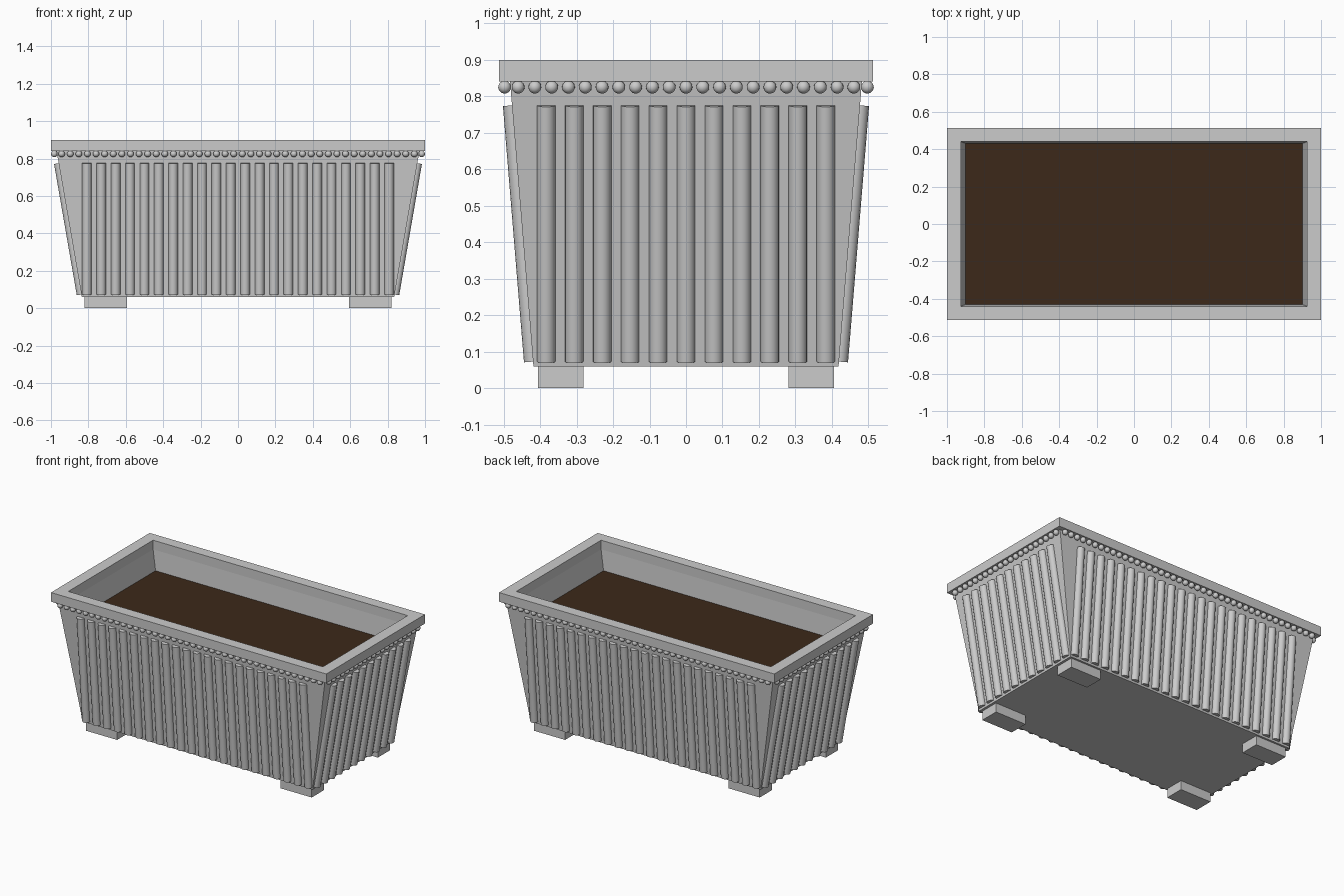
import bpy, bmesh, math
from mathutils import Vector, Matrix

if "Cube" in bpy.data.objects:
    bpy.data.objects.remove(bpy.data.objects["Cube"])

Z0, Z1 = 0.06, 0.84                  # body bottom and top
BOT, TOP = (0.835, 0.418), (0.97, 0.482)


def wall(axis, z):
    """Outer half-size of the tapered body at height z."""
    return BOT[axis] + (TOP[axis] - BOT[axis]) * (z - Z0) / (Z1 - Z0)


def finish(name, bm, smooth=False):
    bmesh.ops.recalc_face_normals(bm, faces=bm.faces)
    me = bpy.data.meshes.new(name)
    bm.to_mesh(me)
    bm.free()
    ob = bpy.data.objects.new(name, me)
    bpy.context.collection.objects.link(ob)
    if smooth:
        bpy.context.view_layer.objects.active = ob
        ob.select_set(True)
        bpy.ops.object.shade_smooth_by_angle(angle=math.radians(40))
        ob.select_set(False)
    return ob


def loft(name, rings, closed=False):
    """Skin rectangular rings (half x, half y, z); cap the ends unless closed."""
    bm = bmesh.new()
    loops = [[bm.verts.new((sx * x, sy * y, z))
              for sx, sy in ((-1, -1), (1, -1), (1, 1), (-1, 1))] for x, y, z in rings]
    pairs = list(zip(loops, loops[1:]))
    if closed:
        pairs.append((loops[-1], loops[0]))
    else:
        bm.faces.new(loops[0])
        bm.faces.new(loops[-1])
    for a, b in pairs:
        for i in range(4):
            j = (i + 1) % 4
            bm.faces.new((a[i], a[j], b[j], b[i]))
    return finish(name, bm)


def spread(n, half):
    return [-half + 2 * half * i / (n - 1) for i in range(n)]


# Tapered hollow body, rim frame and soil
loft("planter_body", [(*BOT, Z0), (*TOP, Z1), (0.925, 0.44, Z1), (0.9, 0.43, 0.71),
                      (0.79, 0.375, 0.11)])
loft("rim", [(1, 0.512, Z1), (1, 0.512, 0.9), (0.925, 0.44, 0.9), (0.925, 0.44, Z1)], closed=True)
soil = loft("soil", [(0.898, 0.429, 0.69), (0.902, 0.431, 0.71)])
mat = bpy.data.materials.new("soil_brown")
mat.diffuse_color = (0.045, 0.022, 0.01, 1)
mat.use_nodes = True
mat.node_tree.nodes["Principled BSDF"].inputs["Base Color"].default_value = mat.diffuse_color
soil.data.materials.append(mat)

# Four block feet
bm = bmesh.new()
for sx in (-1, 1):
    for sy in (-1, 1):
        bmesh.ops.create_cube(bm, size=1, matrix=Matrix.Translation((sx * 0.707, sy * 0.343, 0.03))
                              @ Matrix.Diagonal((0.225, 0.125, 0.06, 1)))
finish("feet", bm)

# Half-sunk round ribs leaning with each wall
ribs, beads = bmesh.new(), bmesh.new()
ZA, ZB = 0.073, 0.775


def on_side(axis, side, along, out, z):
    return Vector((side * out, along, z) if axis == 0 else (along, side * out, z))


for axis, n_rib, rib_half, n_bead, bead_half, bead_out in (
        (1, 22, 0.808, 42, 0.943, 0.497), (0, 11, 0.383, 21, 0.46, 0.982)):
    for side in (-1, 1):
        for t in spread(n_rib, rib_half):
            a = on_side(axis, side, t, wall(axis, ZA), ZA)
            b = on_side(axis, side, t, wall(axis, ZB), ZB)
            rot = (b - a).to_track_quat('Z', 'Y').to_matrix().to_4x4()
            bmesh.ops.create_cone(ribs, cap_ends=True, segments=16, radius1=0.025, radius2=0.025,
                                  depth=(b - a).length,
                                  matrix=Matrix.Translation((a + b) / 2) @ rot)
        # Bead moulding under the rim
        for t in spread(n_bead, bead_half):
            bmesh.ops.create_uvsphere(beads, u_segments=16, v_segments=10, radius=0.0175,
                                      matrix=Matrix.Translation(on_side(axis, side, t, bead_out, 0.825)))
finish("wall_ribs", ribs, smooth=True)
finish("bead_moulding", beads, smooth=True)
